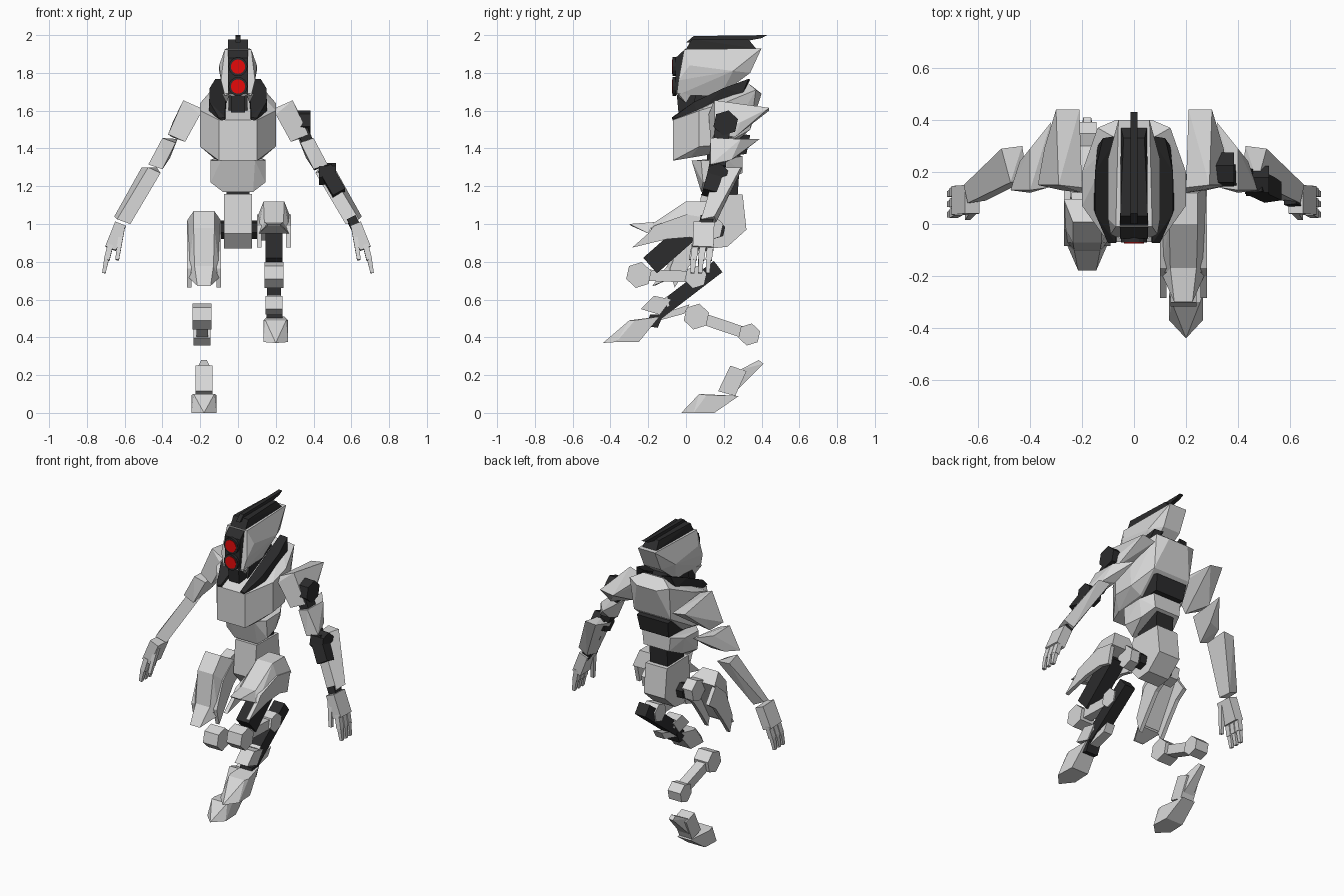
import bpy, bmesh, math
from mathutils import Vector, Matrix

if "Cube" in bpy.data.objects:
    bpy.data.objects.remove(bpy.data.objects["Cube"])


def material(name, rgb):
    m = bpy.data.materials.new(name)
    m.diffuse_color = (*rgb, 1)
    m.use_nodes = True
    m.node_tree.nodes["Principled BSDF"].inputs["Base Color"].default_value = m.diffuse_color
    return m


LIGHT = material("light grey armour", (0.68, 0.68, 0.68))
DARK = material("dark frame", (0.025, 0.025, 0.026))
RED = material("red lens", (0.8, 0.003, 0.003))


def finish(name, bm, mat):
    bmesh.ops.recalc_face_normals(bm, faces=bm.faces)
    me = bpy.data.meshes.new(name)
    bm.to_mesh(me)
    bm.free()
    me.materials.append(mat)
    ob = bpy.data.objects.new(name, me)
    bpy.context.collection.objects.link(ob)
    return ob


def hull(name, pts, mat, sym=False, s=1):
    """Faceted convex shell; sym adds the points mirrored in x, s flips sides."""
    pts = [(s * x, y, z) for x, y, z in pts]
    if sym:
        pts += [(-x, y, z) for x, y, z in pts]
    bm = bmesh.new()
    for p in pts:
        bm.verts.new(p)
    res = bmesh.ops.convex_hull(bm, input=bm.verts)
    junk = [v for v in res["geom_interior"] if isinstance(v, bmesh.types.BMVert)]
    bmesh.ops.delete(bm, geom=junk, context='VERTS')
    bmesh.ops.dissolve_limit(bm, angle_limit=0.12, verts=bm.verts, edges=bm.edges)
    return finish(name, bm, mat)


def prism(name, prof, x0, x1, mat):
    """Side (y, z) profile extruded across x."""
    bm = bmesh.new()
    a = [bm.verts.new((x0, y, z)) for y, z in prof]
    b = [bm.verts.new((x1, y, z)) for y, z in prof]
    bm.faces.new(a)
    bm.faces.new(b)
    for i in range(len(a)):
        j = (i + 1) % len(a)
        bm.faces.new((a[i], a[j], b[j], b[i]))
    return finish(name, bm, mat)


def disc(name, y, z, r, depth, mat):
    """Round plate facing the front."""
    bm = bmesh.new()
    bmesh.ops.create_cone(bm, cap_ends=True, segments=16, radius1=r, radius2=r, depth=depth,
                          matrix=Matrix.Translation((0, y, z)) @ Matrix.Rotation(math.pi / 2, 4, 'X'))
    return finish(name, bm, mat)


def bar(name, p, q, w, h, mat, taper=1.0, s=1):
    p, q = Vector(p), Vector(q)
    d = (q - p).normalized()
    u = Vector((1, 0, 0))
    u = (u - d * u.dot(d)).normalized()
    v = d.cross(u)
    pts = [c + u * (i * w / 2 * t) + v * (j * h / 2 * t)
           for c, t in ((p, 1), (q, taper)) for i in (-1, 1) for j in (-1, 1)]
    return hull(name, pts, mat, s=s)


def ngon(y, z, r, n=6, a0=0.3):
    return [(y + r * math.cos(a0 + i * math.tau / n), z + r * math.sin(a0 + i * math.tau / n)) for i in range(n)]


# head
hull("head_shell", [(.07, -.01, 1.925), (.06, .40, 1.93), (.10, .02, 1.84), (.10, .25, 1.81),
                    (.09, -.04, 1.76), (.07, -.05, 1.68), (.05, .18, 1.68), (.06, .34, 1.80)], LIGHT, True)
hull("crest_base", [(.053, -.025, 1.88), (.053, .03, 1.978), (.04, .33, 1.978), (.05, .37, 1.93)], DARK, True)
prism("crest_fin", [(.0, 1.96), (.04, 1.995), (.43, 2.0), (.40, 1.984), (.3, 1.965)], -.013, .013, DARK)
prism("visor", [(-.055, 1.685), (-.055, 1.88), (0, 1.93), (0, 1.685)], -.053, .053, DARK)
for side in (-1, 1):
    hull("cheek_spike", [(.045, -.06, 1.69), (.085, -.04, 1.69), (.06, .03, 1.69), (.06, 0, 1.64)], LIGHT, s=side)
for z in (1.833, 1.728):
    disc("eye_socket", -.062, z, .05, .02, DARK)
    disc("eye", -.072, z, .038, .006, RED)
prism("snout", [(-.05, 1.70), (-.04, 1.59), (.05, 1.60), (.08, 1.70)], -.037, .037, DARK)
prism("neck", [(.03, 1.60), (.06, 1.72), (.25, 1.76), (.28, 1.70)], -.05, .05, DARK)

# torso
hull("chest_shell", [(.10, -.07, 1.55), (.10, -.07, 1.335), (.13, .02, 1.35), (.20, .07, 1.60), (.20, .07, 1.41),
                     (.20, .2, 1.64), (.19, .2, 1.42), (.14, .37, 1.71), (.07, .40, 1.69), (.07, .33, 1.745),
                     (.13, .34, 1.5), (.12, .2, 1.38)], LIGHT, True)
for side in (-1, 1):
    hull("collar_pad", [(.06, -.055, 1.50), (.07, -.074, 1.565), (.10, -.074, 1.56), (.15, .04, 1.645),
                        (.15, .2, 1.72), (.12, .33, 1.768), (.06, .34, 1.765), (.155, .06, 1.59),
                        (.14, .3, 1.69), (.07, .1, 1.64)], DARK, s=side)
hull("back_block", [(.10, .15, 1.36), (.10, .32, 1.37), (.11, .34, 1.47), (.12, .15, 1.5)], DARK, True)
hull("abdomen", [(.145, .08, 1.335), (.145, .09, 1.22), (.09, .03, 1.335), (.08, .08, 1.17), (.145, .22, 1.34),
                 (.12, .21, 1.23), (.10, .30, 1.36), (.09, .30, 1.27)], LIGHT, True)
prism("spine", [(.11, 1.40), (.11, 1.1), (.27, 1.1), (.29, 1.4)], -.062, .062, DARK)
prism("pelvis", [(.08, 1.16), (.30, 1.155), (.32, .97), (.22, .88), (.13, .87), (.06, .95)], -.075, .075, LIGHT)
prism("hip_axle", ngon(.16, .97, .05), -.12, .12, DARK)
for side in (-1, 1):
    prism("hip_hub", ngon(.13, .98, .07), side * .11, side * .18, LIGHT)


# arms: the dark inner frame only exists on the +x side
def arm(s):
    hull("shoulder_pad", [(.20, .12, 1.58), (.20, .14, 1.615), (.29, .15, 1.655), (.21, .44, 1.60), (.30, .44, 1.615),
                          (.37, .15, 1.475), (.28, .13, 1.435), (.345, .29, 1.54), (.35, .26, 1.46)], LIGHT, s=s)
    hull("upper_arm_guard", [(.33, .14, 1.43), (.40, .13, 1.455), (.475, .13, 1.315), (.40, .12, 1.29),
                             (.40, .29, 1.45), (.32, .39, 1.45), (.36, .26, 1.35), (.44, .24, 1.34)], LIGHT, s=s)
    hull("forearm_guard", [(.41, .17, 1.27), (.475, .16, 1.30), (.57, .09, 1.0), (.64, .08, 1.025), (.43, .30, 1.30),
                           (.51, .29, 1.30), (.59, .16, 1.01), (.655, .15, 1.04)], LIGHT, s=s)
    # hand
    bar("palm", (.622, .095, 1.0), (.675, .09, .87), .06, .11, LIGHT, s=s)
    for y in (.05, .09, .13):
        bar("finger", (.675, y, .89), (.695, y - .01, .81), .03, .034, LIGHT, s=s)
        bar("fingertip", (.695, y - .01, .82), (.71, y - .015, .74), .026, .03, LIGHT, .7, s=s)
    bar("thumb", (.615, .06, .97), (.64, .025, .81), .028, .03, LIGHT, .7, s=s)
    if s > 0:
        prism("shoulder_joint", ngon(.21, 1.535, .068), .31, .385, DARK)
        bar("upper_arm", (.31, .2, 1.56), (.43, .17, 1.3), .06, .08, DARK)
        prism("elbow_joint", ngon(.165, 1.265, .06), .43, .52, DARK)
        bar("forearm", (.46, .16, 1.29), (.535, .125, 1.16), .075, .08, DARK)
        bar("wrist", (.6, .11, 1.03), (.625, .1, .98), .05, .07, DARK)


arm(1)
arm(-1)


# legs: same armour, each segment turned about its joint
def turned(pts, pivot, deg):
    c, n = math.cos(math.radians(deg)), math.sin(math.radians(deg))
    py, pz = pivot
    return [(py + c * (y - py) - n * (z - pz), pz + n * (y - py) + c * (z - pz)) for y, z in pts]


def cross(x, halves, yz):
    return [(x + d * h, y, z) for h, (y, z) in zip(halves, yz) for d in (-1, 1)]


def leg(x, deg, horn, knee, ankle):
    hip = (.12, .97)
    body = [(.12, 1.12), (0, 1.12), (-.18, 1.0), (.14, 1.02), (.0, 1.03), (-.19, .95)]
    hull("thigh_armour", cross(x, (.055, .055, .05, .09, .09, .085), turned(body, hip, deg)), LIGHT)
    tip = [(-.17, 1.01), (-.3, 1.0), (-.2, .95), (-.29, .99)]
    hull("thigh_tip", cross(x, (.05, .035, .08, .035), turned(tip, hip, deg)), LIGHT)
    plate = [(.13, 1.03), (0, 1.05), (-.17, .99), (-.2, .95), horn, (-.1, .92), (.02, .93), (.1, .91)]
    for d in (-1, 1):
        prism("thigh_side_plate", turned(plate, hip, deg), x + d * .065, x + d * .09, LIGHT)
    # knee, calf and ankle
    kx = math.copysign(.19, x)
    prism("knee_joint", ngon(*knee, .07), kx - .05, kx + .05, LIGHT)
    bar("calf", (kx, *knee), (kx, *ankle), .06, .06, LIGHT)
    prism("ankle_joint", ngon(*ankle, .06), kx - .045, kx + .045, LIGHT)


leg(.19, 0, (-.285, .875), (-.25, .73), (.05, .72))
leg(-.18, 49, (-.23, .905), (.055, .51), (.335, .415))


# feet: pointed toe, with a swept shank guard above
def foot(x, toe, top, heel, sole, ball, shoulder):
    yz = [toe, ball, top, heel, sole, shoulder]
    hull("foot", cross(x, (.0, .065, .055, .045, .06, .065), yz), LIGHT)


foot(-.18, (-.025, 0), (.07, .1), (.28, .09), (.15, 0), (.04, .0), (.11, .095))
foot(.2, (-.44, .37), (-.3, .49), (-.14, .51), (-.25, .375), (-.37, .375), (-.27, .49))
hull("shank_guard_left", cross(-.18, (.045,) * 4, [(.17, .115), (.235, .25), (.32, .22), (.26, .09)]), LIGHT)
hull("shank_spike_left", cross(-.18, (.04, .015, .015, .04), [(.29, .23), (.385, .28), (.41, .26), (.25, .10)]), LIGHT)
hull("shank_guard_right", cross(.19, (.045,) * 4, [(-.24, .55), (-.17, .62), (-.08, .60), (-.14, .52)]), LIGHT)
hull("shank_spike_right", cross(.19, (.04, .015, .015, .04), [(-.11, .61), (.0, .68), (.03, .65), (-.1, .56)]), LIGHT)
prism("heel_plate", [(-.17, .51), (.02, .575), (-.01, .525), (-.14, .49)], .16, .22, LIGHT)

# dark frame of the +x leg
bar("thigh_frame", (.19, .06, 1.0), (.19, -.19, .78), .09, .11, DARK)
bar("shank_frame", (.19, .17, .775), (.19, -.15, .53), .075, .075, DARK)
prism("foot_joint", [(-.21, .46), (-.19, .52), (-.12, .52), (-.15, .45)], .15, .235, DARK)
